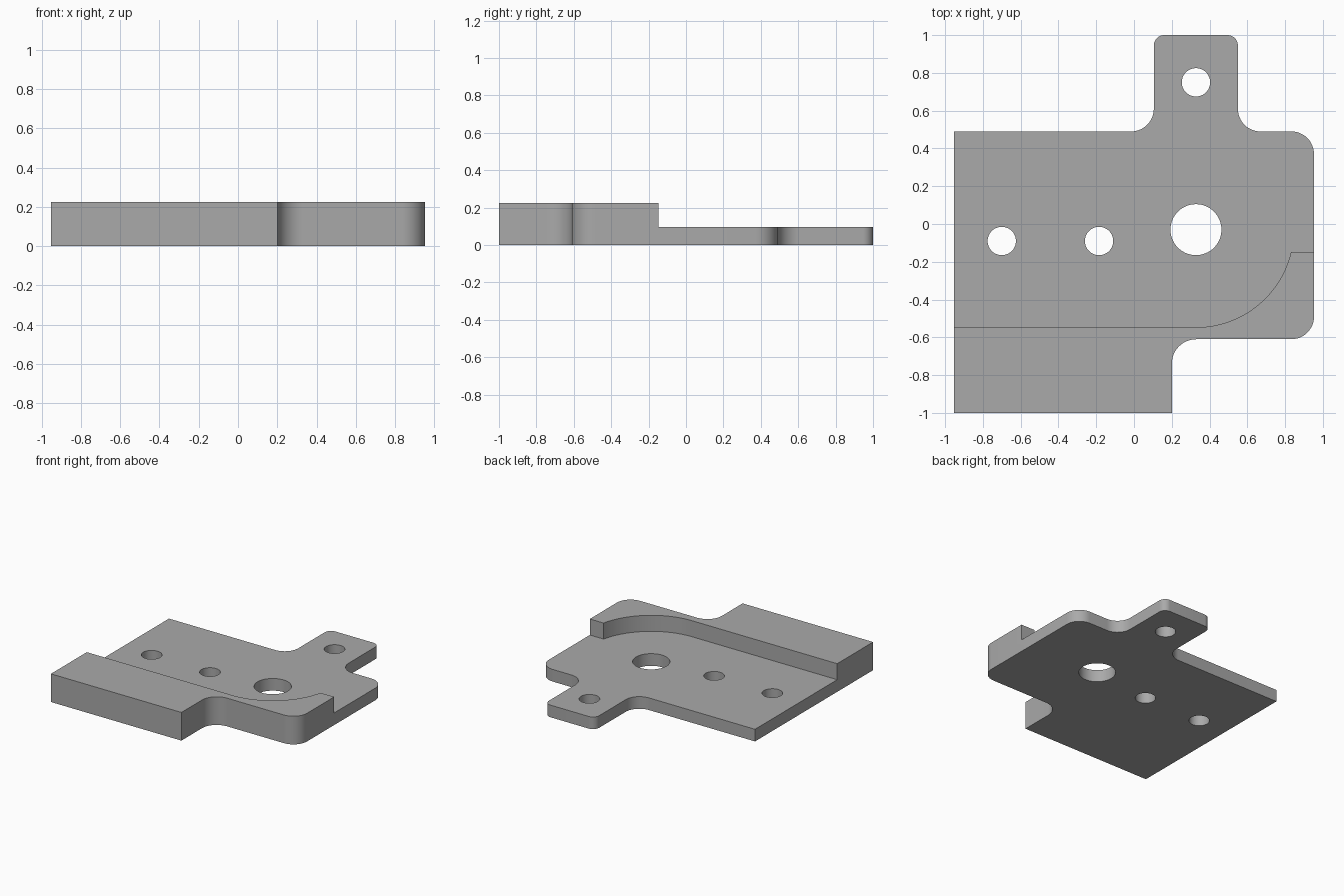
import bpy, bmesh
from math import asin, cos, sin, radians, pi
from mathutils import Vector

cube = bpy.data.objects.get("Cube")
if cube:
    bpy.data.objects.remove(cube, do_unlink=True)

HEIGHT, FLOOR = 0.225, 0.097
BORE = Vector((0.328, -0.03))

grey = bpy.data.materials.new("machined grey")
grey.use_nodes = True
colour = (0.4, 0.4, 0.4, 1)
grey.diffuse_color = colour
grey.node_tree.nodes["Principled BSDF"].inputs["Base Color"].default_value = colour


def fillet(corners, steps=12):
    """Round each (x, y, radius) corner that has a radius."""
    out = []
    for i, (x, y, r) in enumerate(corners):
        p = Vector((x, y))
        if not r:
            out.append(p)
            continue
        a = (Vector(corners[i - 1][:2]) - p).normalized()
        b = (Vector(corners[(i + 1) % len(corners)][:2]) - p).normalized()
        centre = p + (a + b) * r
        for k in range(steps + 1):
            t = pi / 2 * k / steps
            out.append(centre - b * r * cos(t) - a * r * sin(t))
    return out


def prism(name, outline, z0, z1):
    bm = bmesh.new()
    face = bm.faces.new([bm.verts.new((p[0], p[1], z0)) for p in outline])
    top = bmesh.ops.extrude_face_region(bm, geom=[face])["geom"]
    bmesh.ops.translate(bm, vec=(0, 0, z1 - z0),
                        verts=[v for v in top if isinstance(v, bmesh.types.BMVert)])
    bmesh.ops.recalc_face_normals(bm, faces=bm.faces)
    mesh = bpy.data.meshes.new(name)
    bm.to_mesh(mesh)
    bm.free()
    mesh.materials.append(grey)
    ob = bpy.data.objects.new(name, mesh)
    bpy.context.collection.objects.link(ob)
    return ob


def arc(centre, r, start, end, steps):
    angles = [start + (end - start) * k / steps for k in range(steps + 1)]
    return [centre + Vector((cos(t), sin(t))) * r for t in angles]


# Plate with an upright tab at the back and a stepped front corner
plate = prism("bracket_plate", fillet([
    (-0.953, -1, 0), (0.2, -1, 0), (0.2, -0.61, 0.13), (0.953, -0.61, 0.12),
    (0.953, 0.49, 0.12), (0.55, 0.49, 0.12), (0.55, 1, 0.055),
    (0.105, 1, 0.055), (0.105, 0.49, 0.12), (-0.953, 0.49, 0)]), 0, HEIGHT)

# Pocket that leaves the raised front rail, curved around the bore
edge_y, rail_r = -0.147, 0.517
pocket = [Vector((-1.2, BORE.y - rail_r))]
pocket += arc(BORE, rail_r, -pi / 2, asin((edge_y - BORE.y) / rail_r), 32)
pocket += [(1.2, edge_y), (1.2, 1.2), (-1.2, 1.2)]
cutters = [prism("pocket_cutter", pocket, FLOOR, 0.5)]

# Bore and three bolt holes
for x, y, r in [(*BORE, 0.135), (-0.7, -0.09, 0.075),
                (-0.185, -0.09, 0.075), (0.328, 0.75, 0.075)]:
    ring = arc(Vector((x, y)), r, 0, 2 * pi, 64)[:-1]
    cutters.append(prism("hole_cutter", ring, -0.2, 0.5))

bpy.context.view_layer.objects.active = plate
for cutter in cutters:
    mod = plate.modifiers.new("cut", "BOOLEAN")
    mod.operation = "DIFFERENCE"
    mod.solver = "EXACT"
    mod.object = cutter
    bpy.ops.object.modifier_apply(modifier=mod.name)
    bpy.data.objects.remove(cutter, do_unlink=True)

# Smooth the rounded walls, keep the machined edges sharp
bpy.ops.object.select_all(action="DESELECT")
plate.select_set(True)
bpy.ops.object.shade_smooth_by_angle(angle=radians(30))
